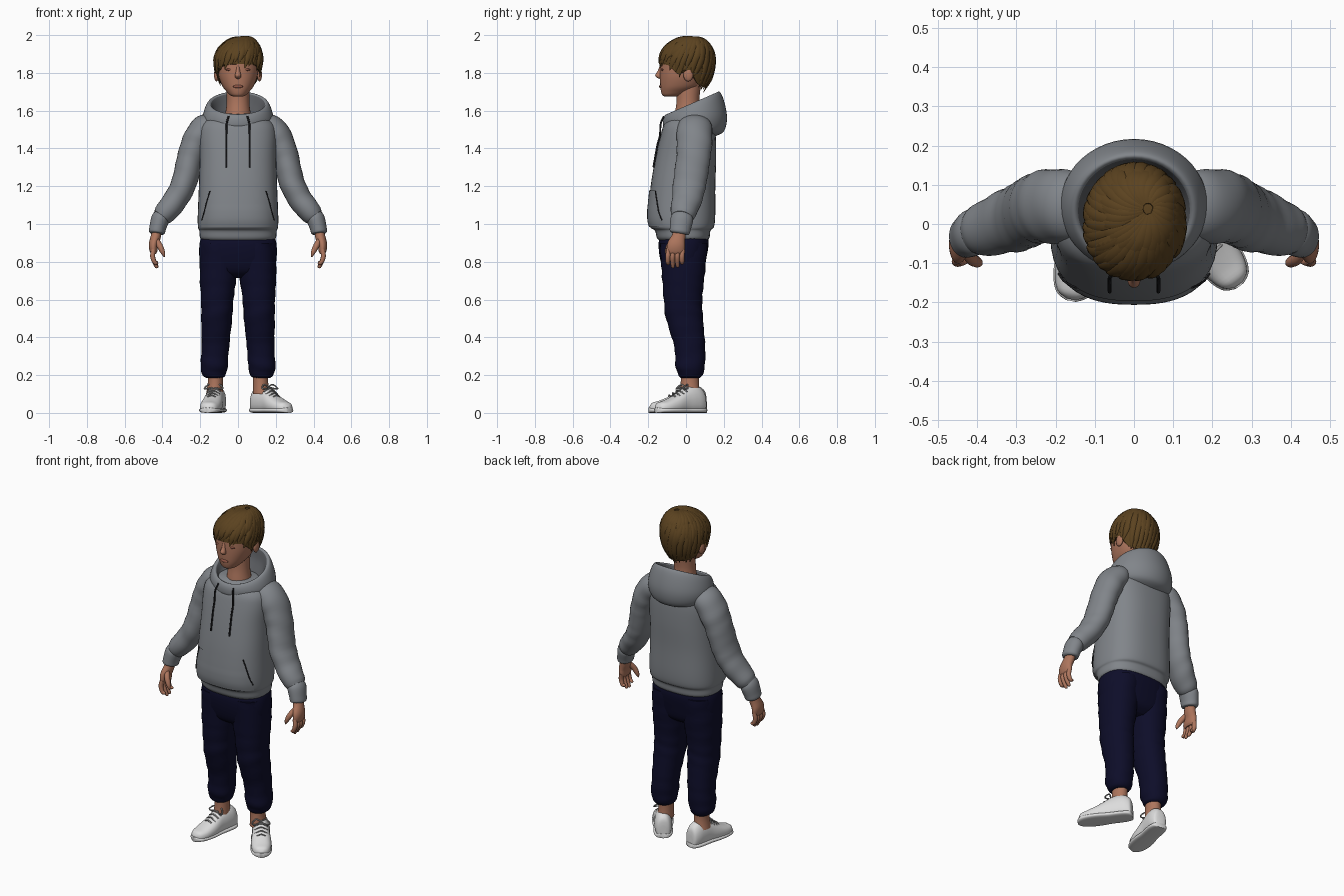
import bpy, bmesh, math, random
from mathutils import Vector, Matrix

random.seed(4)
if "Cube" in bpy.data.objects:
    bpy.data.objects.remove(bpy.data.objects["Cube"])


def material(name, r, g, b):
    m = bpy.data.materials.new(name)
    m.use_nodes = True
    m.diffuse_color = (r, g, b, 1)
    m.node_tree.nodes["Principled BSDF"].inputs["Base Color"].default_value = (r, g, b, 1)
    return m


GREY = material("hoodie grey", .22, .235, .255)
LINING = material("lining dark grey", .1, .105, .115)
NAVY = material("trouser navy", .004, .004, .022)
SKIN = material("skin", .42, .18, .11)
BLUSH = material("dark skin", .3, .1, .065)
BROWN = material("hair brown", .105, .055, .014)
WHITE = material("shoe white", .72, .72, .72)
LACE = material("lace grey", .3, .3, .3)
BLACK = material("cord black", .012, .012, .014)


def smooth(pts, k=5):
    """Catmull-Rom interpolation of tuples of any length."""
    out = []
    for i in range(len(pts) - 1):
        quad = [pts[max(i - 1, 0)], pts[i], pts[i + 1], pts[min(i + 2, len(pts) - 1)]]
        for j in range(k):
            t = j / k
            out.append(tuple(.5 * (2 * b + (c - a) * t + (2 * a - 5 * b + 4 * c - d) * t * t
                                   + (3 * b - a - 3 * c + d) * t ** 3)
                             for a, b, c, d in zip(*quad)))
    return out + [tuple(pts[-1])]


def skin_rings(name, rings, mats, loop=True, caps=True, rule=None, move=None):
    """Join rows of points into one smooth surface."""
    bm = bmesh.new()
    rows = [[bm.verts.new(p) for p in ring] for ring in rings]
    n = len(rows[0])
    for i, (lo, hi) in enumerate(zip(rows, rows[1:])):
        for j in range(n if loop else n - 1):
            f = bm.faces.new((lo[j], lo[(j + 1) % n], hi[(j + 1) % n], hi[j]))
            f.material_index = rule(i) if rule else 0
    if caps and loop:
        bm.faces.new(rows[0])
        bm.faces.new(rows[-1])
    bmesh.ops.recalc_face_normals(bm, faces=bm.faces)
    if move:
        bm.transform(move)
    mesh = bpy.data.meshes.new(name)
    bm.to_mesh(mesh)
    bm.free()
    for m in mats:
        mesh.materials.append(m)
    for p in mesh.polygons:
        p.use_smooth = True
    mesh.set_sharp_from_angle(angle=math.radians(55))
    ob = bpy.data.objects.new(name, mesh)
    bpy.context.collection.objects.link(ob)
    return ob


def spow(v, p):
    return math.copysign(abs(v) ** p, v)


def tube(name, stations, mat, n=28, power=2, flat=False, centre=None, ripple=0, k=5, move=None):
    """Loft ellipses; a station is x, y, z, radius across, radius along y (or outward)."""
    st = smooth(stations, k)
    rings = []
    for i, (x, y, z, rx, ry) in enumerate(st):
        c = Vector((x, y, z))
        t = (Vector(st[min(i + 1, len(st) - 1)][:3]) - Vector(st[max(i - 1, 0)][:3])).normalized()
        ref = c - centre if centre else Vector((0, 1, 0))
        v = (ref - t * ref.dot(t)).normalized()
        u = v.cross(t)
        if flat:
            u, v = Vector((1, 0, 0)), Vector((0, 1, 0))
        ring = []
        for j in range(n):
            a = math.tau * j / n
            s = 1 + ripple * math.sin(z * 75 + 2 * math.sin(a + z * 9))
            ring.append(c + u * max(rx, .001) * s * spow(math.cos(a), 2 / power)
                        + v * max(ry, .001) * s * spow(math.sin(a), 2 / power))
        rings.append(ring)
    return skin_rings(name, rings, [mat], move=move)


def cord(name, pts, r, mat, move=None):
    return tube(name, [(*p, r, r) for p in pts], mat, n=8, move=move)


def ball(name, loc, size, mat):
    rows = [(loc[0], loc[1], loc[2] - size[2] * math.cos(math.pi * i / 10),
             size[0] * math.sin(math.pi * i / 10), size[1] * math.sin(math.pi * i / 10)) for i in range(11)]
    return tube(name, rows, mat, n=16, flat=True, k=2)


def column(rows):
    """Rows of z, half width, front y, back y become centred stations."""
    return [(0, (f + b) / 2, z, w, (b - f) / 2) for z, w, f, b in rows]


# Hoodie body
BODY = column([(.915, .19, -.145, .115), (.93, .202, -.155, .125), (.965, .205, -.165, .13),
               (.985, .212, -.19, .148), (1.05, .213, -.2, .155), (1.2, .207, -.187, .155),
               (1.35, .203, -.162, .16), (1.47, .205, -.135, .157), (1.53, .19, -.115, .145),
               (1.57, .14, -.08, .12), (1.585, .09, -.05, .09)])
tube("hoodie_body", BODY, GREY, n=40, power=2.5, flat=True)
FINE = smooth(BODY, 10)


def chest(x, z, gap=0):
    _, cy, _, rx, ry = min(FINE, key=lambda s: abs(s[2] - z))
    return (x, cy - ry * max(0, 1 - abs(x / rx) ** 2.5) ** .4 - gap, z)


# Front pocket with dark openings
pocket = []
for i in range(13):
    z = .985 + i * .016
    w = .192 - .045 * max(0, (z - 1.02) / .157)
    pocket.append([chest(w * (j / 10 - 1), z, .006) for j in range(21)])
skin_rings("front_pocket", pocket, [GREY], loop=False)

# Hood: rows of half width, front y, back y, front z, back z
HOOD = [(.085, -.06, .09, 1.53, 1.57), (.12, -.085, .145, 1.55, 1.63), (.148, -.1, .17, 1.58, 1.7),
        (.172, -.115, .195, 1.57, 1.67), (.188, -.122, .217, 1.545, 1.57),
        (.175, -.118, .2, 1.515, 1.49), (.13, -.09, .14, 1.51, 1.46)]
hood = []
for w, yf, yb, zf, zb in smooth(HOOD):
    ring = []
    for j in range(48):
        a = math.tau * j / 48
        t = (1 - math.cos(a)) / 2
        ring.append((w * math.sin(a), yf + (yb - yf) * t, zf + (zb - zf) * t))
    hood.append(ring)
skin_rings("hood", hood, [GREY, LINING], caps=False, rule=lambda i: 1 if i < 9 else 0)

for side, s in (("left", 1), ("right", -1)):
    def m(rows):
        return [(s * r[0], *r[1:]) for r in rows]

    cord(side + "_drawstring", [(s * .05, -.117, 1.57), (s * .06, -.134, 1.53)]
         + [chest(s * .062, z, .006) for z in (1.47, 1.42, 1.36, 1.3)], .005, BLACK)
    cord(side + "_pocket_opening", [chest(s * x, z, .006) for x, z in
         ((.148, 1.175), (.165, 1.12), (.18, 1.06), (.192, 1.02))], .003, BLACK)

    # Sleeve and cuff
    tube(side + "_sleeve", m([(.12, .045, 1.53, .045, .075), (.17, .045, 1.51, .073, .092),
         (.215, .045, 1.45, .075, .095), (.25, .04, 1.36, .07, .09), (.285, .02, 1.22, .067, .088),
         (.33, .005, 1.13, .064, .08), (.385, -.015, 1.06, .06, .068), (.408, -.022, 1.035, .047, .055)]),
         GREY, ripple=.02)
    tube(side + "_cuff", m([(.4, -.018, 1.045, .042, .052), (.412, -.022, 1.025, .048, .06),
         (.425, -.03, .98, .044, .056), (.43, -.033, .955, .042, .052), (.431, -.034, .948, .03, .04)]), GREY)

    # Hand
    tube(side + "_palm", m([(.428, -.03, .97, .024, .032), (.436, -.04, .93, .027, .037),
         (.447, -.052, .89, .025, .047), (.447, -.055, .855, .02, .046), (.445, -.055, .84, .012, .035)]), SKIN)
    for i, tip in enumerate((.79, .772, .775, .795)):
        y = -.092 + .025 * i
        tube(f"{side}_finger_{i + 1}", m([(.447, y, .865, .012, .012), (.452, y - .004, .83, .013, .013),
             (.443, y - .004, .8, .0115, .012), (.43, y - .002, tip, .009, .009),
             (.428, y - .002, tip - .006, .002, .002)]), SKIN, n=12)
    tube(side + "_thumb", m([(.435, -.06, .92, .014, .014), (.415, -.088, .885, .016, .016),
         (.398, -.098, .85, .012, .013), (.39, -.1, .826, .003, .003)]), SKIN, n=12)

    # Trouser leg and ankle
    tube(side + "_trouser_leg", m([(.1, -.012, .9, .098, .128), (.104, -.014, .75, .099, .115),
         (.11, -.016, .6, .086, .102), (.113, -.008, .5, .082, .098), (.12, .02, .35, .073, .082),
         (.126, .022, .25, .072, .078), (.127, .024, .215, .066, .07), (.126, .023, .195, .058, .06),
         (.126, .022, .186, .045, .05)]), NAVY, power=2.2, flat=True, ripple=.022)
    tube(side + "_ankle", m([(.12, .022, .24, .04, .05), (.12, .02, .16, .04, .048),
         (.124, .02, .1, .045, .055)]), SKIN, flat=True)

    # Shoe, sole and laces, built along y and turned outward
    turn = Matrix.Translation((s * (.14 if s > 0 else .119), .02, 0)) @ \
        Matrix.Rotation(math.radians(36 if s > 0 else -11), 4, "Z")
    foot = smooth([(.088, .022, .075), (.08, .038, .115), (.05, .048, .14), (.01, .05, .145), (-.04, .05, .13),
                   (-.1, .056, .092), (-.16, .053, .066), (-.2, .038, .054), (-.216, .012, .035)], 4)
    for part, wide, top in (("shoe", 1, 1), ("sole", 1.07, 0)):
        rings = []
        for y, w, h in foot:
            h = h if top else .028
            ring = []
            for j in range(24):
                c, d = math.cos(math.tau * j / 24), math.sin(math.tau * j / 24)
                narrow = 1 - .3 * max(0, d) * h / .145 if top else 1
                ring.append((w * wide * narrow * spow(c, .7), y * (1.02 if not top else 1),
                             h / 2 + h / 2 * spow(d, .7)))
            rings.append(ring)
        skin_rings(f"{side}_{part}", rings, [WHITE], move=turn)
    for i in range(4):
        y, z = -.045 - .02 * i, .13 - .0125 * i
        cord(f"{side}_lace_{i + 1}", [(-.036, y, z - .018), (0, y - .006, z + .001), (.036, y, z - .018)],
             .004, LACE, turn)
    for d in (-1, 1):
        cord(f"{side}_bow_{'a' if d < 0 else 'b'}", [(0, -.035, .137), (d * .028, -.035, .15),
             (d * .05, -.05, .13), (d * .03, -.058, .128), (0, -.04, .135)], .004, LACE, turn)

    # Ears and closed eyes
    ball(side + "_ear", (s * .114, .012, 1.79), (.013, .026, .035), SKIN)
    ball(side + "_eye_lid", (s * .046, -.125, 1.817), (.02, .007, .006), BLUSH)

# Trouser seat
tube("trouser_seat", column([(.95, .185, -.13, .11), (.9, .203, -.145, .12), (.82, .204, -.138, .108),
     (.75, .185, -.115, .09), (.715, .1, -.07, .05)]), NAVY, n=36, power=2.5, flat=True)

# Neck, head and face
tube("neck", column([(1.5, .085, -.07, .09), (1.58, .068, -.06, .08), (1.65, .06, -.05, .07),
     (1.74, .062, -.05, .08)]), SKIN, flat=True)
tube("head", column([(1.674, .022, -.112, -.05), (1.682, .042, -.125, -.02), (1.7, .06, -.132, .02),
     (1.73, .083, -.136, .07), (1.78, .102, -.138, .095), (1.83, .109, -.138, .11), (1.89, .11, -.132, .115),
     (1.94, .085, -.09, .09), (1.965, .03, -.03, .03)]), SKIN, n=36, power=2.15, flat=True)
tube("nose", [(0, -.128, 1.84, .008, .01), (0, -.136, 1.81, .011, .014), (0, -.144, 1.788, .016, .019),
     (0, -.14, 1.775, .015, .014), (0, -.132, 1.768, .006, .005)], SKIN, n=16, flat=True)
ball("lips", (0, -.133, 1.728), (.026, .009, .009), BLUSH)

# Hair cap and overlapping locks; angle 0 is the front
MID = Vector((0, 0, 1.85))
EDGE = [(0, 1.848), (50, 1.842), (72, 1.79), (85, 1.815), (100, 1.81), (118, 1.74), (150, 1.72), (181, 1.715)]


def scalp(a, u, grow=1):
    deg = abs(math.degrees((a + math.pi) % math.tau - math.pi))
    for (d0, z0), (d1, z1) in zip(EDGE, EDGE[1:]):
        if d0 <= deg <= d1:
            low = z0 + (z1 - z0) * (deg - d0) / (d1 - d0)
    drop = low - MID.z
    phi = u * math.acos(max(-1, drop / (.143 if drop > 0 else .2)))
    c = math.cos(phi)
    shift = .04 * max(0, 1 - u) ** 2
    return MID + Vector((.129 * math.sin(phi) * math.sin(a) + shift, -.147 * math.sin(phi) * math.cos(a) + shift,
                         (.143 if c > 0 else .2) * c)) * grow


skin_rings("hair_cap", [[scalp(math.tau * j / 60, i / 16, .975) for j in range(60)] for i in range(1, 17)], [BROWN])
COUNT = 30
for layer, (start, end, grow) in enumerate(((.1, 1.04, .975), (.06, .84, .985), (.05, .55, .985))):
    for i in range(COUNT):
        a = math.tau * (i + .5 * layer + random.uniform(-.3, .3)) / COUNT
        tip = end + random.uniform(-.07, .05)
        swirl = random.uniform(.35, .65)
        rows = []
        for j in range(6):
            t = j / 5
            p = scalp(a + swirl * (.7 - t), start + (tip - start) * t, grow + .012 * t)
            wide = (.007, .015, .021, .022, .016, .002)[j]
            rows.append((*p, wide, wide * .45))
        tube(f"hair_lock_{layer}_{i}", rows, BROWN, n=8, centre=MID, k=3)
